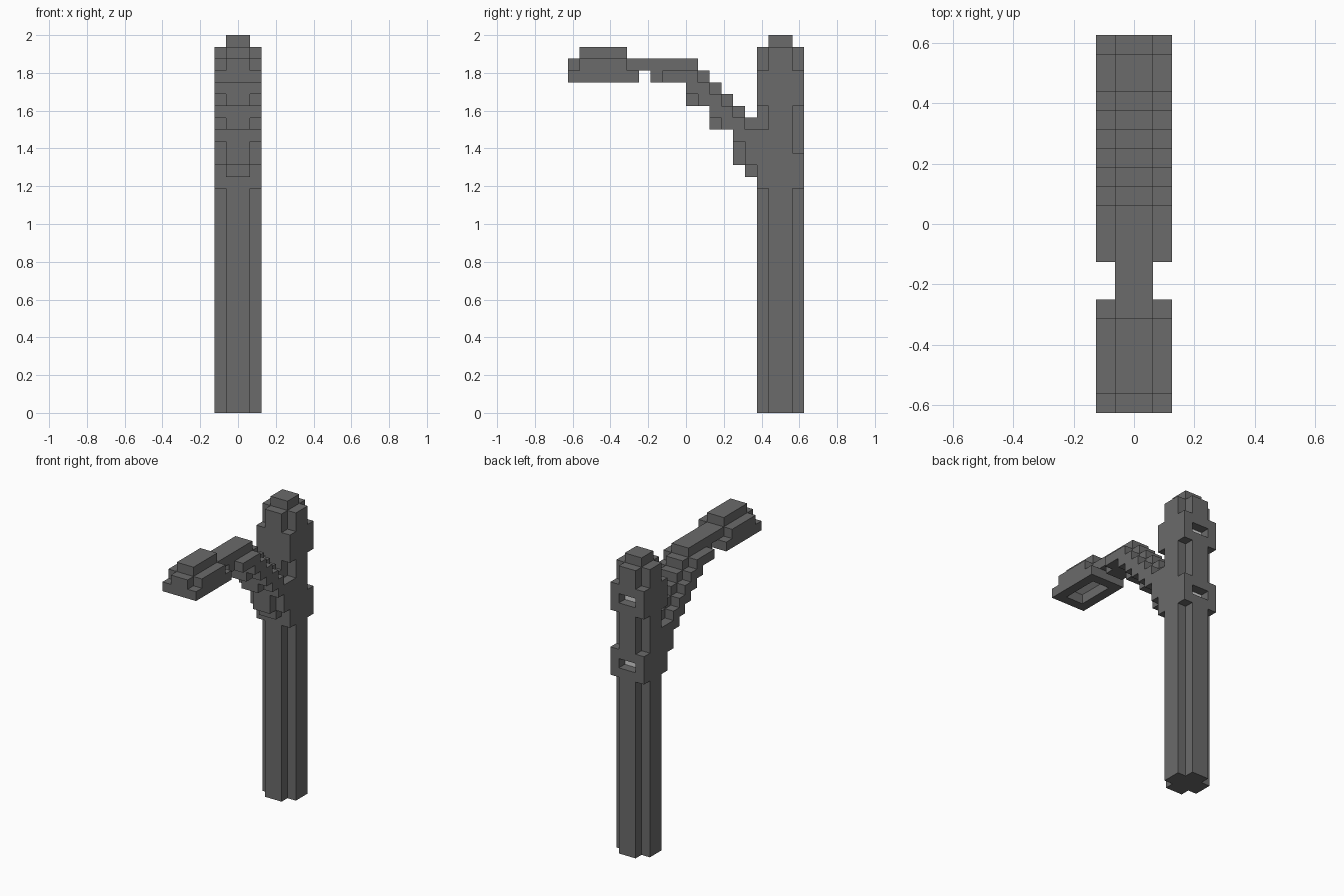
import bpy, bmesh
from mathutils import Vector

if "Cube" in bpy.data.objects:
    bpy.data.objects.remove(bpy.data.objects["Cube"])

U = 0.0625  # size of one block


def material(name, v):
    m = bpy.data.materials.new(name)
    m.diffuse_color = (v, v, v, 1)
    m.use_nodes = True
    m.node_tree.nodes["Principled BSDF"].inputs["Base Color"].default_value = m.diffuse_color
    return m


GREY = material("dark grey metal", 0.147)
LIGHT = material("pale light", 0.65)

cells = {}  # block position -> part name


def fill(part, x, y, z):
    """Fill a box of blocks; x, y, z are (start, end) in block units."""
    for i in range(*x):
        for j in range(*y):
            for k in range(*z):
                if part is None:
                    cells.pop((i, j, k), None)
                else:
                    cells[i, j, k] = part


IN, OUT = (-1, 1), (-2, 2)

# Post: plus-shaped shaft, square collars and a small cap
fill("post", IN, (6, 10), (0, 31))
fill("post", OUT, (7, 9), (0, 31))
fill("post", OUT, (6, 7), (19, 24))
fill("post", OUT, (9, 10), (19, 22))
fill("post", OUT, (6, 10), (26, 29))
fill("post", IN, (7, 9), (31, 32))

# Slots in the back of the collars, with a pale panel inside
for z in (20, 27):
    fill(None, IN, (9, 10), (z, z + 1))
    fill("slot_panel", IN, (8, 9), (z, z + 1))

# Curved arm: tall core with a narrower stepped band on both sides
fill("arm", IN, (-4, 0), (29, 30))
fill("arm", IN, (-3, 0), (28, 29))
fill("arm", OUT, (-2, 0), (28, 29))
core_bottom = (26, 26, 24, 24, 21, 20)
band_bottom = (27, 26, 25, 24, 23, 21)
for y in range(6):
    fill("arm", OUT, (y, y + 1), (band_bottom[y], 29 - y))
    fill("arm", IN, (y, y + 1), (core_bottom[y], 30 - y))

# Lamp head: tray, notched upper layer, top plate, recessed light
fill("lamp_head", OUT, (-10, -4), (28, 29))
fill("lamp_head", IN, (-10, -4), (29, 30))
fill("lamp_head", OUT, (-9, -5), (29, 30))
fill("lamp_head", IN, (-9, -5), (30, 31))
fill(None, IN, (-9, -5), (28, 29))
fill("lamp_light", IN, (-9, -5), (29, 30))


def build(part, mat):
    """Make one part from the outer faces of its blocks, merging flat areas."""
    bm = bmesh.new()
    verts = {}
    for c in [c for c, p in cells.items() if p == part]:
        for axis in range(3):
            for side in (0, 1):
                n = list(c)
                n[axis] += 2 * side - 1
                if tuple(n) in cells:
                    continue
                a, b = (axis + 1) % 3, (axis + 2) % 3
                loop = []
                for da, db in ((0, 0), (1, 0), (1, 1), (0, 1)):
                    p = list(c)
                    p[axis] += side
                    p[a] += da
                    p[b] += db
                    p = tuple(p)
                    if p not in verts:
                        verts[p] = bm.verts.new(Vector(p) * U)
                    loop.append(verts[p])
                bm.faces.new(loop if side else loop[::-1])
    bmesh.ops.dissolve_limit(bm, angle_limit=0.01, verts=bm.verts[:], edges=bm.edges[:])
    bmesh.ops.triangulate(bm, faces=[f for f in bm.faces if len(f.verts) > 4])
    me = bpy.data.meshes.new(part)
    bm.to_mesh(me)
    bm.free()
    me.materials.append(mat)
    bpy.context.collection.objects.link(bpy.data.objects.new(part, me))


for name in ("post", "arm", "lamp_head"):
    build(name, GREY)
for name in ("slot_panel", "lamp_light"):
    build(name, LIGHT)
